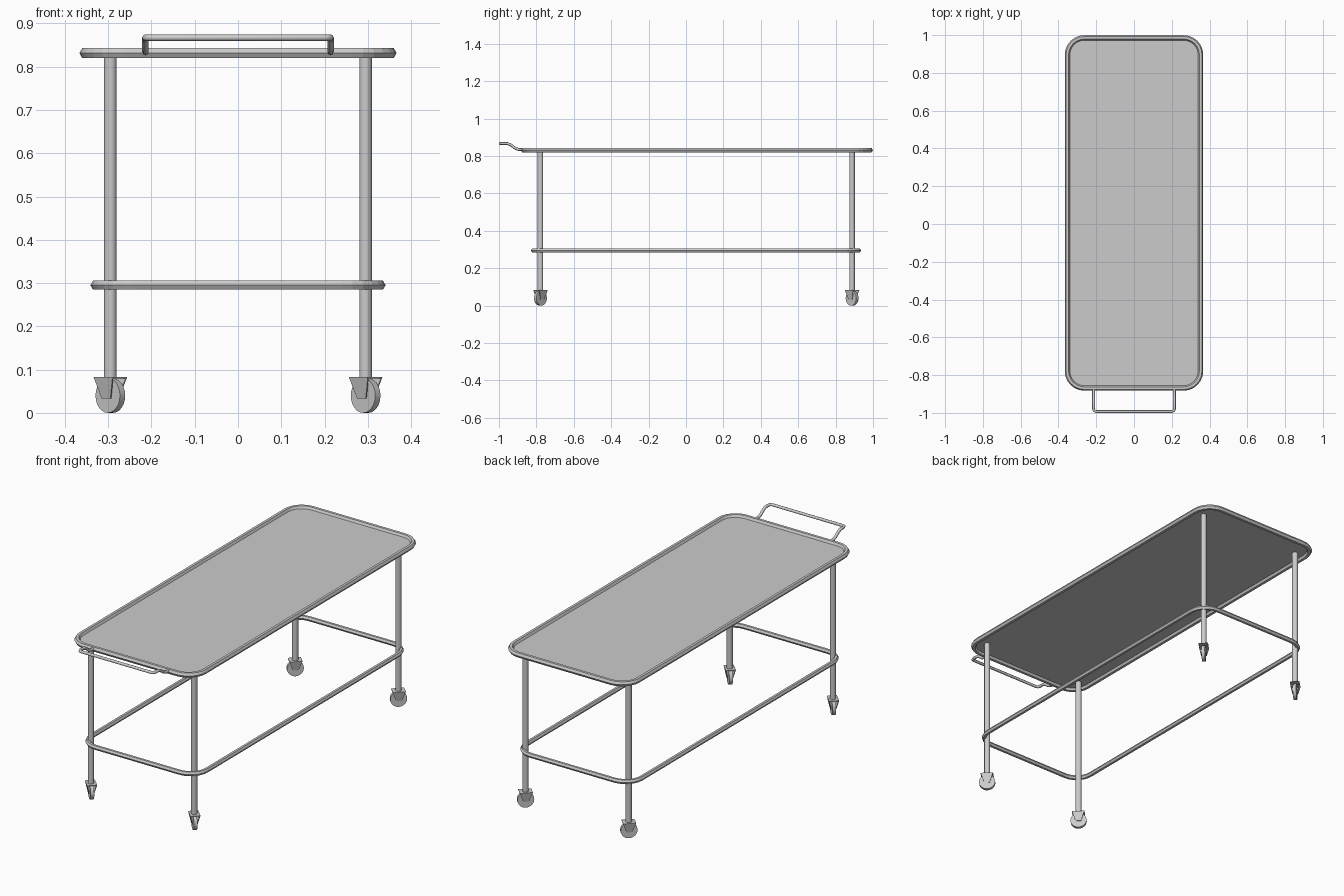
import bpy, bmesh
from math import sin, cos, pi, radians
from mathutils import Matrix, Vector

if "Cube" in bpy.data.objects:
    bpy.data.objects.remove(bpy.data.objects["Cube"])


def make(name, bm, smooth=False):
    bmesh.ops.recalc_face_normals(bm, faces=bm.faces)
    me = bpy.data.meshes.new(name)
    bm.to_mesh(me)
    bm.free()
    ob = bpy.data.objects.new(name, me)
    bpy.context.collection.objects.link(ob)
    if smooth:
        bpy.ops.object.select_all(action='DESELECT')
        ob.select_set(True)
        bpy.context.view_layer.objects.active = ob
        bpy.ops.object.shade_smooth_by_angle(angle=radians(35))
    return ob


def rounded_rect(hx, y0, y1, r, z, steps=6):
    pts = []
    corners = ((hx - r, y1 - r, 0), (-hx + r, y1 - r, 1),
               (-hx + r, y0 + r, 2), (hx - r, y0 + r, 3))
    for cx, cy, q in corners:
        for i in range(steps + 1):
            a = (q + i / steps) * pi / 2
            pts.append((cx + r * cos(a), cy + r * sin(a), z))
    return pts


def tube_loop(name, hx, y0, y1, corner, z, r, sides=6):
    # closed rounded rectangle of hexagonal tube
    bm = bmesh.new()
    rings = []
    for k in range(sides):
        o, dz = r * cos(2 * pi * k / sides), r * sin(2 * pi * k / sides)
        pts = rounded_rect(hx + o, y0 - o, y1 + o, corner + o, z + dz)
        rings.append([bm.verts.new(p) for p in pts])
    n = len(rings[0])
    for k in range(sides):
        a, b = rings[k], rings[(k + 1) % sides]
        for i in range(n):
            j = (i + 1) % n
            bm.faces.new((a[i], a[j], b[j], b[i]))
    return make(name, bm)


def cylinder(name, r, depth, mat, segs, smooth=True):
    bm = bmesh.new()
    bmesh.ops.create_cone(bm, cap_ends=True, segments=segs, radius1=r,
                          radius2=r, depth=depth, matrix=mat)
    return make(name, bm, smooth)


# table top: rim and thin panel
TOP = (0.353, -0.869, 0.986, 0.09)
tube_loop("top_rim", *TOP, 0.8315, 0.0135)
bm = bmesh.new()
bm.faces.new([bm.verts.new(p) for p in rounded_rect(*TOP, 0.8315)])
make("top_panel", bm)

# lower rail
tube_loop("lower_rail", 0.329, -0.817, 0.924, 0.09, 0.295, 0.012)

# push handle
half = [(0.214, -0.865, 0.834), (0.214, -0.895, 0.835), (0.214, -0.912, 0.841),
        (0.214, -0.938, 0.860), (0.214, -0.955, 0.867), (0.214, -0.980, 0.867),
        (0.210, -0.989, 0.867), (0.201, -0.993, 0.867)]
path = half + [(-x, y, z) for x, y, z in reversed(half)]
cu = bpy.data.curves.new("push_handle", 'CURVE')
cu.dimensions = '3D'
cu.bevel_depth = 0.0075
cu.bevel_resolution = 2
cu.use_fill_caps = True
sp = cu.splines.new('POLY')
sp.points.add(len(path) - 1)
for p, co in zip(sp.points, path):
    p.co = (*co, 1)
handle = bpy.data.objects.new("push_handle", cu)
bpy.context.collection.objects.link(handle)
bpy.ops.object.select_all(action='DESELECT')
handle.select_set(True)
bpy.context.view_layer.objects.active = handle
bpy.ops.object.convert(target='MESH')


def caster(tag, x, y, yaw):
    base = Matrix.Translation((x, y, 0)) @ Matrix.Rotation(yaw, 4, 'Z')
    # wheel and axle, axle along local y
    roll = base @ Matrix.Translation((0, 0, 0.04)) @ Matrix.Rotation(pi / 2, 4, 'X')
    cylinder("wheel_" + tag, 0.04, 0.017, roll, 24)
    cylinder("axle_" + tag, 0.005, 0.028, roll, 8)
    # fork: two tapered cheeks leaning inward, joined by a cap plate
    bm = bmesh.new()
    t = 0.003
    for s in (-1, 1):
        v = [bm.verts.new(base @ Vector((px, s * (d - o), z)))
             for o in (0, t)
             for px, d, z in ((-0.031, 0.024, 0.083), (0.031, 0.024, 0.083),
                              (0.014, 0.014, 0.033), (-0.014, 0.014, 0.033))]
        bm.faces.new(v[:4])
        bm.faces.new(v[4:])
        for i in range(4):
            j = (i + 1) % 4
            bm.faces.new((v[i], v[j], v[4 + j], v[4 + i]))
    bmesh.ops.create_cube(bm, size=1, matrix=base
                          @ Matrix.Translation((0, 0, 0.0815))
                          @ Matrix.Diagonal((0.062, 0.046, 0.003, 1)))
    make("fork_" + tag, bm)


# legs and casters
for end, y, turn in (("front", -0.778, -1), ("rear", 0.888, 1)):
    for side, x in (("left", -0.295), ("right", 0.295)):
        tag = end + "_" + side
        cylinder("leg_" + tag, 0.0147, 0.75,
                 Matrix.Translation((x, y, 0.455)), 16)
        caster(tag, x, y, turn * pi / 4)
